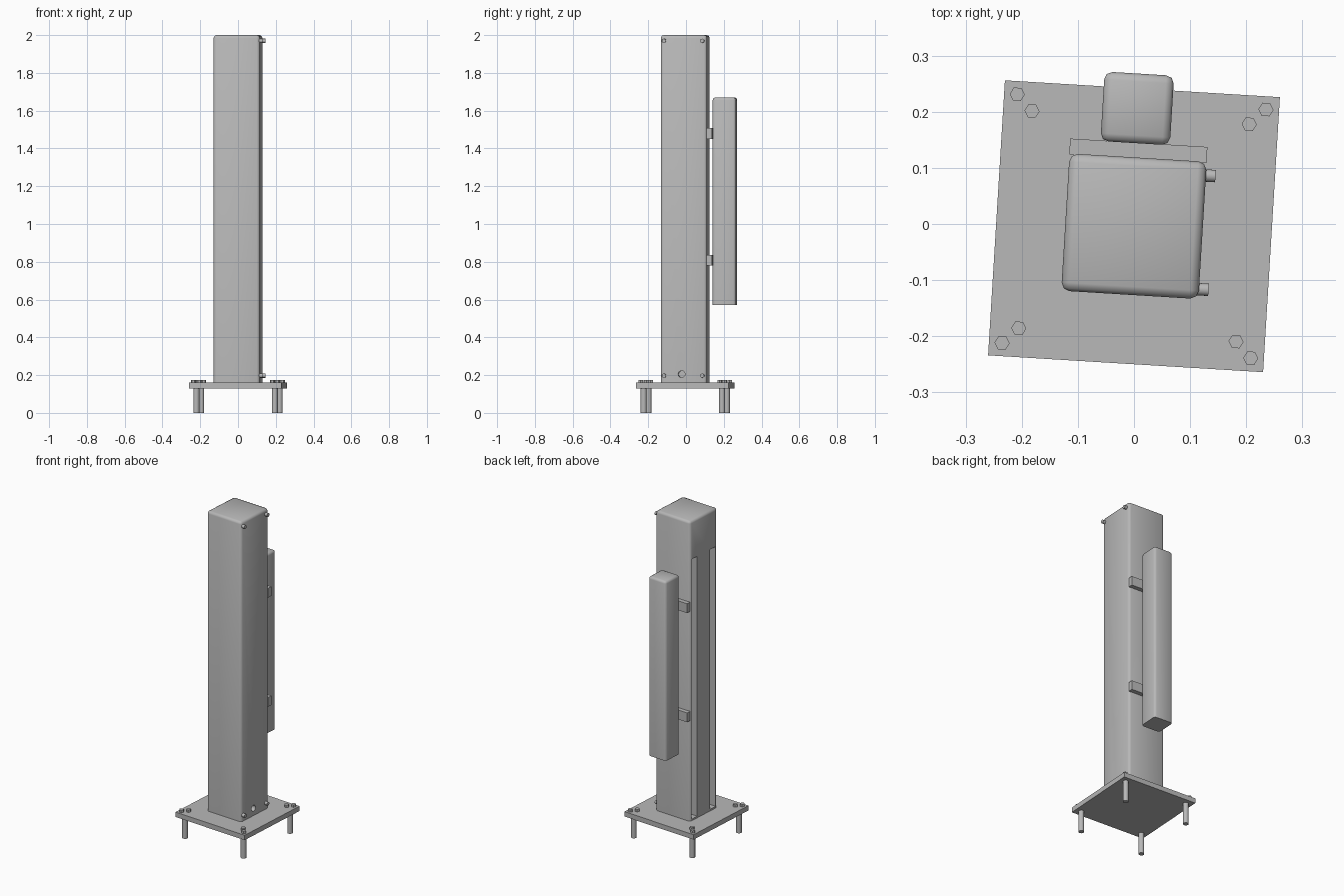
import bpy
import bmesh
from math import radians
from mathutils import Matrix, Vector

cube = bpy.data.objects.get("Cube")
if cube:
    bpy.data.objects.remove(cube, do_unlink=True)

# The whole assembly is turned slightly about the vertical axis
FRAME = Matrix.Translation((0, -0.004, 0)) @ Matrix.Rotation(radians(-3.5), 4, "Z")

grey = bpy.data.materials.new("plain grey")
grey.use_nodes = True
grey.diffuse_color = (0.48, 0.48, 0.48, 1)
grey.node_tree.nodes["Principled BSDF"].inputs["Base Color"].default_value = grey.diffuse_color


def finish(name, bm):
    bmesh.ops.recalc_face_normals(bm, faces=bm.faces)
    mesh = bpy.data.meshes.new(name)
    bm.to_mesh(mesh)
    bm.free()
    mesh.materials.append(grey)
    obj = bpy.data.objects.new(name, mesh)
    obj.matrix_world = FRAME
    bpy.context.collection.objects.link(obj)
    return obj


def box(name, lo, hi, bevel=0):
    """Box between two corners; bevel rounds every edge except the bottom ones."""
    lo, hi = Vector(lo), Vector(hi)
    bm = bmesh.new()
    bmesh.ops.create_cube(bm, size=1)
    for v in bm.verts:
        v.co = (lo + hi) / 2 + v.co * (hi - lo)
    if bevel:
        edges = [e for e in bm.edges if max(v.co.z for v in e.verts) > lo.z + 0.001]
        bmesh.ops.bevel(bm, geom=edges, offset=bevel, segments=2,
                        profile=0.5, affect="EDGES")
    return finish(name, bm)


def rod(name, center, radius, length, sides, axis="Z"):
    bm = bmesh.new()
    turn = Matrix.Rotation(radians(90), 4, "Y") if axis == "X" else Matrix.Rotation(radians(30), 4, "Z")
    bmesh.ops.create_cone(bm, cap_ends=True, segments=sides, radius1=radius,
                          radius2=radius, depth=length,
                          matrix=Matrix.Translation(center) @ turn)
    return finish(name, bm)


def smooth(obj):
    bpy.ops.object.select_all(action="DESELECT")
    obj.select_set(True)
    bpy.context.view_layer.objects.active = obj
    bpy.ops.object.shade_smooth_by_angle(angle=radians(50))


def cut(target, cutter):
    cutter.hide_render = True
    mod = target.modifiers.new("cut", "BOOLEAN")
    mod.operation = "DIFFERENCE"
    mod.solver = "EXACT"
    mod.object = cutter
    bpy.context.view_layer.update()
    graph = bpy.context.evaluated_depsgraph_get()
    mesh = bpy.data.meshes.new_from_object(target.evaluated_get(graph))
    target.modifiers.clear()
    target.data = mesh
    bpy.data.objects.remove(cutter, do_unlink=True)


# Main post with two tall slots on one side and a cable hole on the other
H = 0.1225
post = box("post", (-H, -H, 0.16), (H, H, 2), 0.015)
for side in (-1, 1):
    ys = sorted((side * 0.058, side * 0.108))
    cut(post, box("slot_cutter", (-0.2, ys[0], 0.17), (-0.075, ys[1], 1.765)))
cut(post, rod("hole_cutter", (H, -0.012, 0.205), 0.018, 0.08, 24, "X"))
smooth(post)

# Side screws at the corners of the access face
for y in (-0.105, 0.098):
    for z in (0.197, 1.97):
        smooth(rod("side_screw", (H + 0.004, y, z), 0.011, 0.026, 16, "X"))

# Rear box held on two cross brackets
smooth(box("rear_box", (-0.069, 0.148, 0.57), (0.055, 0.272, 1.67), 0.014))
for z in (0.78, 1.45):
    box("cross_bracket", (-0.123, H - 0.002, z), (0.122, 0.149, z + 0.057))

# Base plate, anchor legs and paired hex bolt heads
box("base_plate", (-0.2455, -0.2455, 0.13), (0.2455, 0.2455, 0.16))
for sx in (-1, 1):
    for sy in (-1, 1):
        smooth(rod("anchor_leg", (sx * 0.208, sy * 0.208, 0.066), 0.016, 0.132, 24))
        for d in (0.194, 0.222):
            rod("hex_bolt_head", (sx * d, sy * d, 0.167), 0.0135, 0.016, 6)
